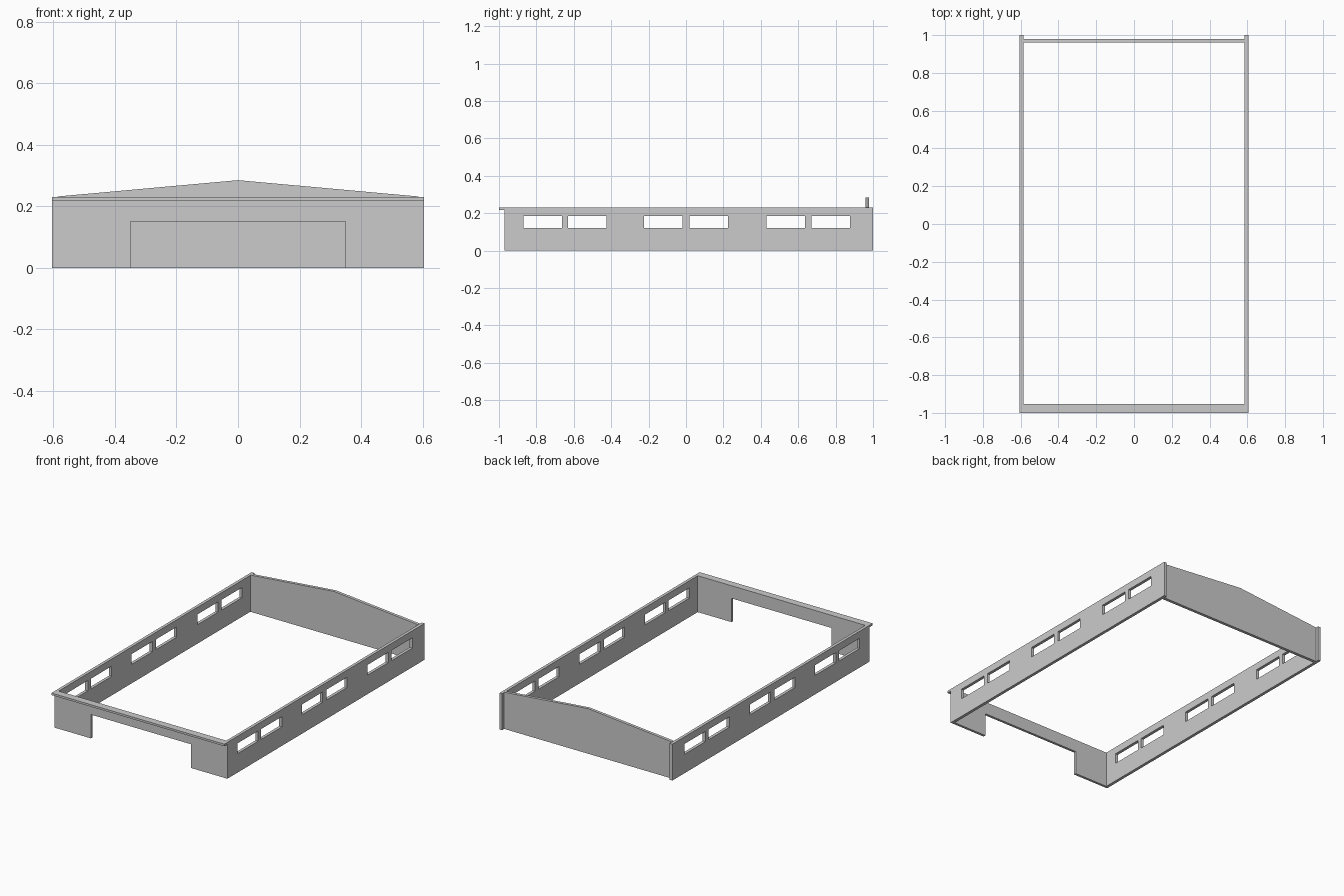
import bpy, bmesh
from mathutils import Vector

if "Cube" in bpy.data.objects:
    bpy.data.objects.remove(bpy.data.objects["Cube"])

W, T, H = 0.605, 0.019, 0.23   # half width, wall thickness, wall height


def finish(name, bm, offset):
    # thicken a flat sheet into a closed solid
    faces = bm.faces[:]
    ret = bmesh.ops.extrude_face_region(bm, geom=faces, use_keep_orig=True)
    moved = [g for g in ret["geom"] if isinstance(g, bmesh.types.BMVert)]
    bmesh.ops.translate(bm, verts=moved, vec=Vector(offset))
    bmesh.ops.recalc_face_normals(bm, faces=bm.faces[:])
    mesh = bpy.data.meshes.new(name)
    bm.to_mesh(mesh)
    bm.free()
    obj = bpy.data.objects.new(name, mesh)
    bpy.context.collection.objects.link(obj)
    return obj


def panel(name, us, zs, holes, place, offset):
    # grid sheet with some cells left open, then thickened
    bm = bmesh.new()
    v = [[bm.verts.new(place(u, z)) for z in zs] for u in us]
    for i in range(len(us) - 1):
        for j in range(len(zs) - 1):
            if (i, j) not in holes:
                bm.faces.new((v[i][j], v[i + 1][j], v[i + 1][j + 1], v[i][j + 1]))
    return finish(name, bm, offset)


def prism(name, points, offset):
    bm = bmesh.new()
    bm.faces.new([bm.verts.new(p) for p in points])
    return finish(name, bm, offset)


# side walls with three pairs of windows
ys = [-0.955, -0.87, -0.663, -0.632, -0.425, -0.225, -0.018,
      0.018, 0.225, 0.43, 0.637, 0.67, 0.877, 1.0]
windows = {(i, 1) for i in range(1, 12, 2)}
for side, label in ((-1, "left"), (1, "right")):
    panel(label + "_wall", ys, [0, 0.12, 0.185, H], windows,
          lambda y, z: (side * W, y, z), (-side * T, 0, 0))

# front wall with wide doorway
panel("front_wall", [-W, -0.35, 0.35, W], [0, 0.15, 0.217, H], {(1, 0)},
      lambda x, z: (x, -0.97, z), (0, 0.016, 0))

# thin ledge over the doorway
prism("front_ledge", [(-W, -1.0, 0.217), (W, -1.0, 0.217),
                      (W, -1.0, H), (-W, -1.0, H)], (0, 0.03, 0))

# gabled back wall set between the sides
B = W - T
prism("back_wall", [(-B, 0.96, 0), (B, 0.96, 0), (B, 0.96, 0.232),
                    (0, 0.96, 0.285), (-B, 0.96, 0.232)], (0, 0.019, 0))
